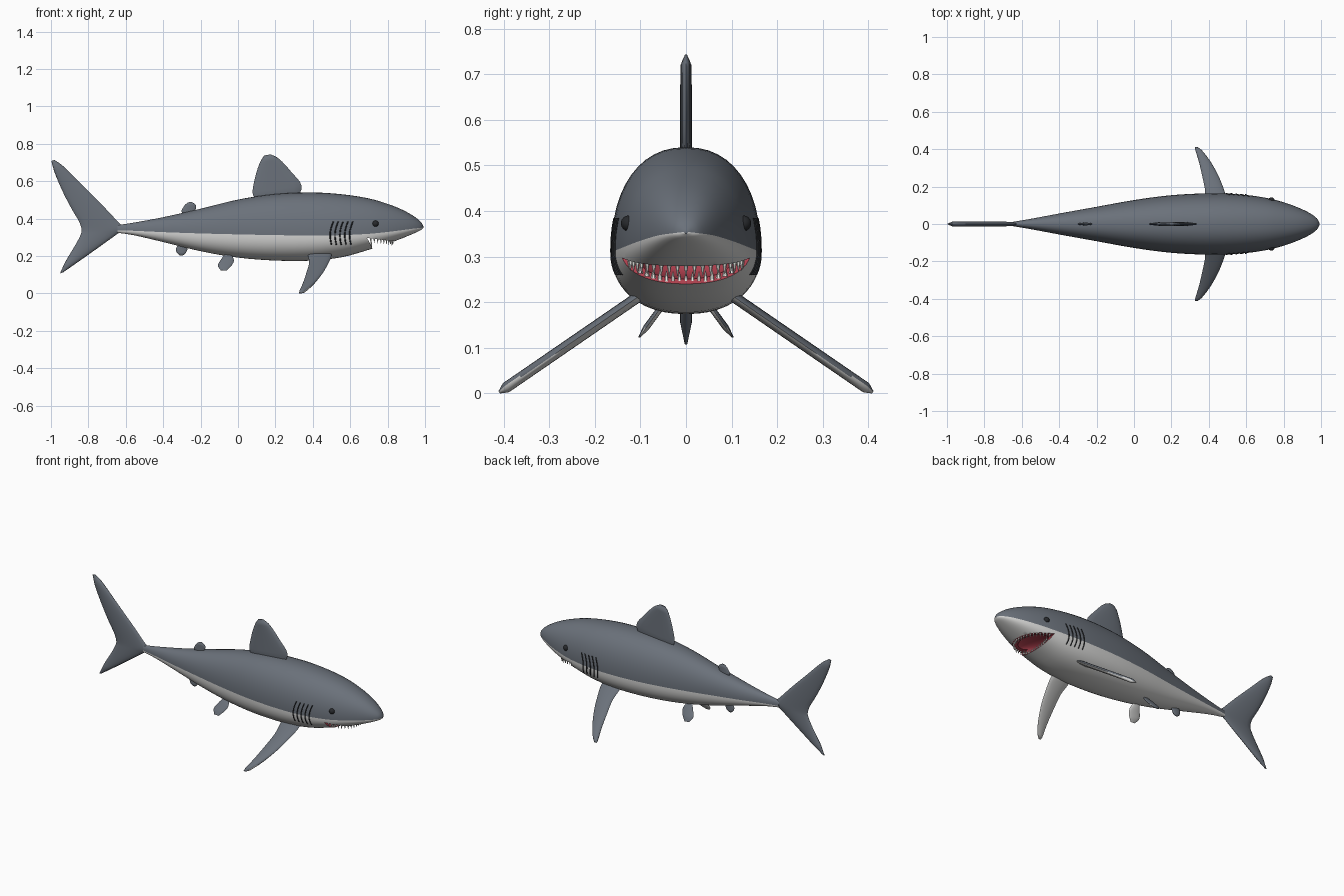
import bpy
import bmesh
from math import sin, cos, pi
from mathutils import Vector, Matrix

old = bpy.data.objects.get("Cube")
if old:
    bpy.data.objects.remove(old)


def material(name, rgb):
    m = bpy.data.materials.new(name)
    m.use_nodes = True
    m.diffuse_color = (*rgb, 1)
    node = next(n for n in m.node_tree.nodes if n.type == 'BSDF_PRINCIPLED')
    node.inputs["Base Color"].default_value = (*rgb, 1)
    return m


GREY = material("slate grey", (.145, .165, .195))
PALE = material("belly white", (.66, .66, .65))
RED = material("mouth red", (.42, .05, .075))
DARK = material("dark grey", (.02, .022, .025))
TOOTH = material("tooth white", (.8, .8, .76))
SKIN = [GREY, PALE, RED]


def finish(name, bm, mats, angle=40):
    mesh = bpy.data.meshes.new(name)
    bm.to_mesh(mesh)
    bm.free()
    ob = bpy.data.objects.new(name, mesh)
    bpy.context.collection.objects.link(ob)
    for m in mats:
        mesh.materials.append(m)
    smooth(ob, angle)
    return ob


def activate(ob):
    bpy.ops.object.select_all(action='DESELECT')
    ob.select_set(True)
    bpy.context.view_layer.objects.active = ob


def smooth(ob, angle):
    activate(ob)
    bpy.ops.object.shade_smooth_by_angle(angle=angle * pi / 180)


def spline(rows, steps):
    """Smooth curve through rows of values."""
    rows = [Vector(r) for r in rows]
    pts = [2 * rows[0] - rows[1]] + rows + [2 * rows[-1] - rows[-2]]
    out = []
    for a, b, c, d in zip(pts, pts[1:], pts[2:], pts[3:]):
        for i in range(steps):
            t = i / steps
            out.append(b + (c - a) * (t / 2) + (a - 2.5 * b + 2 * c - d / 2) * t ** 2
                       + (1.5 * (b - c) + (d - a) / 2) * t ** 3)
    return out + [rows[-1]]


def loft(name, rings, mats, rule, angle=40):
    """Skin closed rings; rule(side index, normal) picks the material."""
    bm = bmesh.new()
    loops = [[bm.verts.new(p) for p in ring] for ring in rings]
    n = len(loops[0])
    sides = {}
    for a, b in zip(loops, loops[1:]):
        for j in range(n):
            k = (j + 1) % n
            sides[bm.faces.new((a[j], a[k], b[k], b[j]))] = j
    bm.faces.new(loops[0])
    bm.faces.new(loops[-1])
    bmesh.ops.recalc_face_normals(bm, faces=bm.faces)
    for f in bm.faces:
        f.material_index = rule(sides.get(f, 0), f.normal)
    return finish(name, bm, mats, angle)


# Body: x, top, bottom, half width, height of the colour line
stations = spline([
    (-.645, .365, .325, .012, .338), (-.55, .38, .31, .028, .335),
    (-.4, .408, .275, .056, .328), (-.2, .453, .226, .092, .321),
    (0, .502, .192, .128, .316), (.2, .532, .176, .154, .312),
    (.4, .54, .176, .164, .31), (.56, .53, .195, .159, .312),
    (.7, .508, .234, .141, .319), (.8, .479, .266, .116, .329),
    (.88, .447, .296, .087, .339), (.94, .413, .321, .058, .347),
    (.978, .382, .339, .03, .351), (.992, .357, .351, .004, .354)], 4)
POWER, SIDES = 2.25, 48


def power(v):
    return abs(v) ** (2 / POWER) * (1 if v > 0 else -1)


def body_ring(s):
    x, top, bottom, w, line = s
    ring = []
    for j in range(SIDES):
        a = 2 * pi * j / SIDES
        h = top - line if j < SIDES / 2 else line - bottom
        ring.append((x, w * power(cos(a)), line + h * power(sin(a))))
    return ring


def station(x):
    for a, b in zip(stations, stations[1:]):
        if x <= b[0]:
            return a.lerp(b, (x - a[0]) / (b[0] - a[0]))
    return stations[-1]


def surface_y(x, z):
    _, top, bottom, w, line = station(x)
    d = (z - line) / (top - line if z > line else line - bottom)
    return w * max(0, 1 - abs(d) ** POWER) ** (1 / POWER)


body = loft("body", [body_ring(s) for s in stations], SKIN,
            lambda j, n: 0 if j < SIDES / 2 else 1)

# Mouth: wedge opening and a hollow behind it
wedge = [(.69, .297), (.87, .275), (.87, .1), (.78, .1), (.722, .236)]
gap = loft("mouth_gap", [[(x, y, z) for x, z in wedge] for y in (-.3, .3)],
           SKIN, lambda j, n: 2)
bm = bmesh.new()
bmesh.ops.create_uvsphere(bm, u_segments=32, v_segments=16, radius=1, matrix=Matrix.Translation(
    (.715, 0, .287)) @ Matrix.Diagonal((.085, .1, .036, 1)))
for f in bm.faces:
    f.material_index = 2
hollow = finish("mouth_hollow", bm, SKIN)
for cutter in (gap, hollow):
    cutter.hide_render = True
    activate(body)
    mod = body.modifiers.new("mouth", 'BOOLEAN')
    mod.operation, mod.solver, mod.object = 'DIFFERENCE', 'EXACT', cutter
    bpy.ops.object.modifier_apply(modifier=mod.name)
    bpy.data.objects.remove(cutter)
smooth(body, 40)

# Teeth: an upper arc and a lower row
bm = bmesh.new()


def tooth(x, y, z, length):
    turn = Matrix.Rotation(pi if length < 0 else 0, 4, 'X')
    bmesh.ops.create_cone(bm, cap_ends=True, segments=6, radius1=.006, radius2=.0005,
                          depth=abs(length),
                          matrix=Matrix.Translation((x, y, z + length / 2)) @ turn)


for i in range(21):
    a = pi * (i + .5) / 21
    x = .7 + .128 * sin(a)
    z = .297 - .122 * (x - .69)
    side = 1 if cos(a) > 0 else -1
    tooth(x, side * min(abs(.125 * cos(a)), .95 * surface_y(x, z)), z + .004, -.027)
for i in range(15):
    y = .1 * (i - 7) / 7
    _, _, bottom, w, line = station(.712)
    z = line - (line - bottom) * (1 - abs(y / w) ** POWER) ** (1 / POWER)
    tooth(.712, y, z + .005, .024)
finish("teeth", bm, [TOOTH], 30)


def fin(name, rows, thick, origin=(0, 0, 0), span=(0, 0, 1), side=1, pale_below=False):
    """Rows: lead x, lead span, trail x, trail span; lens section between."""
    origin, span = Vector(origin), Vector(span)
    normal = Vector((1, 0, 0)).cross(span).normalized()
    rows = spline(rows, 4)
    rings = []
    for i, (lx, ls, tx, ts) in enumerate(rows):
        end = min(1, .25 + .25 * min(i, len(rows) - 1 - i))
        ring = []
        for j in range(16):
            a = 2 * pi * j / 16
            u = (1 - cos(a)) / 2
            p = (origin + Vector((lx + (tx - lx) * u, 0, 0)) + span * (ls + (ts - ls) * u)
                 + normal * (thick * end * sin(a)))
            p.y *= side
            ring.append(p)
        rings.append(ring)
    return loft(name, rings, [GREY, PALE],
                lambda j, n: int(pale_below and n.z < 0), 60)


# Fins on the centre line
fin("dorsal_fin", [(.31, .49, .1, .49), (.34, .575, .078, .54), (.285, .65, .094, .63),
                   (.222, .718, .117, .7), (.175, .744, .14, .738)], .012)
fin("rear_dorsal_fin", [(-.24, .42, -.28, .42), (-.228, .445, -.302, .437),
                        (-.225, .472, -.288, .468), (-.248, .49, -.268, .487)], .007)
fin("anal_fin", [(-.275, .28, -.3, .28), (-.268, .25, -.33, .245),
                 (-.278, .218, -.328, .22), (-.295, .203, -.312, .204)], .007)
fin("tail_fin", [(-.935, .113, -.952, .107), (-.85, .172, -.92, .175), (-.74, .25, -.872, .255),
                 (-.65, .315, -.843, .31), (-.61, .346, -.836, .34), (-.65, .392, -.85, .385),
                 (-.73, .477, -.888, .45), (-.83, .577, -.935, .54),
                 (-.93, .677, -.978, .64), (-.982, .714, -.998, .708)], .013)

# Paired parts
for side, label in ((1, "back"), (-1, "front")):
    fin("pectoral_fin_" + label,
        [(.49, -.1, .38, -.1), (.5, .05, .375, .05), (.483, .25, .38, .25), (.453, .5, .365, .5),
         (.41, .75, .347, .75), (.37, .92, .33, .93), (.343, 1, .326, 1)],
        .012, (0, .1, .215), (0, .31, -.213), side, True)
    fin("pelvic_fin_" + label,
        [(-.04, -.3, -.065, -.3), (-.022, .2, -.092, .2), (-.034, .6, -.108, .6),
         (-.062, .97, -.092, .95)],
        .007, (0, .05, .195), (0, .055, -.075), side, True)

    # Eye
    bm = bmesh.new()
    bmesh.ops.create_uvsphere(bm, u_segments=20, v_segments=12, radius=.017,
                              matrix=Matrix.Translation(
                                  (.735, side * (surface_y(.735, .373) - .004), .373)))
    finish("eye_" + label, bm, [DARK])

    # Gill slits: thin tubes that hug the flank
    for g in range(5):
        rings = []
        for i in range(13):
            t = i / 12
            x = .5 + .026 * g - .012 * sin(pi * t) + .01 * t
            z = .26 + .125 * t
            y = surface_y(x, z)
            rings.append([(x + .0035 * cos(k * pi / 3), side * (y + .004 * sin(k * pi / 3)), z)
                          for k in range(6)])
        loft(f"gill_slit_{label}_{g + 1}", rings, [DARK], lambda j, n: 0)
